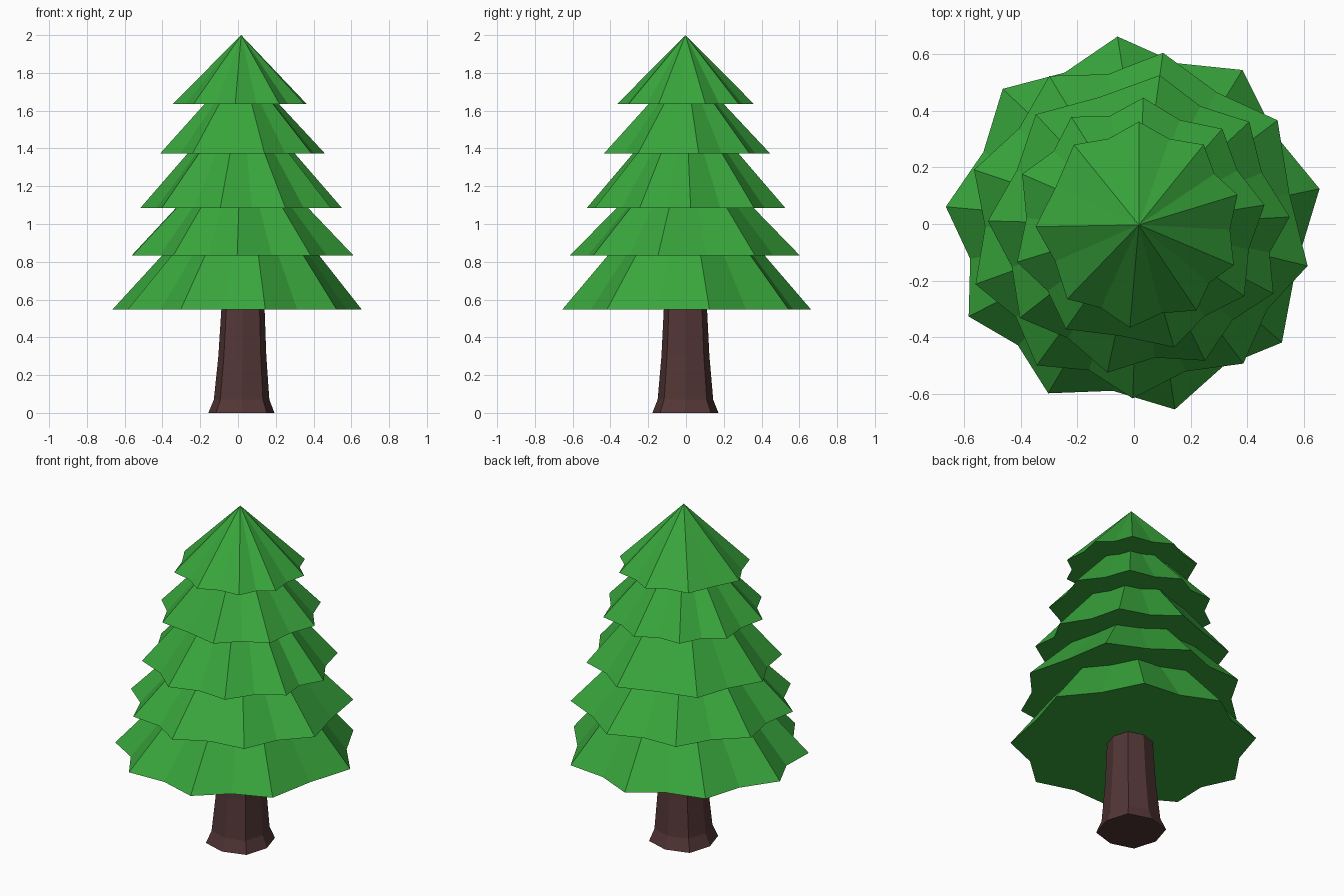
import bpy, math

if "Cube" in bpy.data.objects:
    bpy.data.objects.remove(bpy.data.objects["Cube"])

CX, CY = 0.017, -0.003   # tree axis


def material(name, rgb):
    m = bpy.data.materials.new(name)
    m.diffuse_color = (*rgb, 1)
    m.use_nodes = True
    m.node_tree.nodes["Principled BSDF"].inputs["Base Color"].default_value = m.diffuse_color
    return m


def loft(name, rings, mat, apex=None):
    """Closed flat-shaded skin through equal-length rings, optionally ending in a point."""
    n = len(rings[0])
    verts = [p for ring in rings for p in ring]
    faces = [tuple(reversed(range(n)))]
    for k in range(len(rings) - 1):
        a, b = k * n, (k + 1) * n
        for i in range(n):
            j = (i + 1) % n
            faces.append((a + i, a + j, b + j, b + i))
    last = (len(rings) - 1) * n
    if apex:
        verts.append(apex)
        faces += [(last + i, last + (i + 1) % n, len(verts) - 1) for i in range(n)]
    else:
        faces.append(tuple(range(last, last + n)))
    me = bpy.data.meshes.new(name)
    me.from_pydata(verts, [], faces)
    me.materials.append(mat)
    ob = bpy.data.objects.new(name, me)
    bpy.context.collection.objects.link(ob)
    return ob


def ring(polar, z, scale=1.0, cx=CX):
    return [(cx + scale * r * math.cos(math.radians(a)),
             CY + scale * r * math.sin(math.radians(a)), z) for a, r in polar]


def star(radius, angles, valley=0.885):
    """Tips at the given angles with a shallow valley between neighbours."""
    pts = []
    for i, a in enumerate(angles):
        b = angles[i + 1] if i + 1 < len(angles) else angles[0] + 360
        pts += [(a, radius), ((a + b) / 2, radius * valley)]
    return pts


green = material("needles", (0.04, 0.38, 0.045))
brown = material("bark", (0.085, 0.037, 0.036))

# Eight-sided trunk, slightly squarish, with flared foot and a slight lean
octagon = [(45 * i, 1.085 if i % 2 else 1) for i in range(8)]
loft("trunk", [ring(octagon, z, r, cx) for z, r, cx in
               ((0, 0.175, 0.018), (0.07, 0.147, 0.019),
                (0.3, 0.127, 0.023), (0.6, 0.112, 0.027))], brown)

# Branch tiers: base height, tip radius, top/base ratio, base centre x, tip angles
tiers = [
    (0.548, 0.667, 0.63, 0.0, (-151, -117, -77.5, -38.5, 11, 55, 95, 134, 174.5)),
    (0.832, 0.613, 0.59, CX, (-160, -126, -92, -53, -13.7, 37, 82, 121, 161.5)),
    (1.086, 0.533, 0.53, CX, (-142, -102, -64, -27, 3, 43, 82, 133, 178.5)),
    (1.373, 0.449, 0.45, CX, (-163, -125, -74, -34, 9, 49, 88, 122, 156.5)),
    (1.634, 0.364, 0.0, CX, (-179, -134, -95, -56, -23, 17, 51, 90, 129)),
]
for k, (z, r, ratio, cx, angles) in enumerate(tiers):
    s = star(r, angles)
    name = f"branch_tier_{k + 1}"
    if k == len(tiers) - 1:
        loft(name, [ring(s, z)], green, apex=(CX, CY, 2.0))
    else:
        # top is tucked just inside the tier above
        loft(name, [ring(s, z, 1, cx), ring(s, tiers[k + 1][0] + 0.002, ratio)], green)
